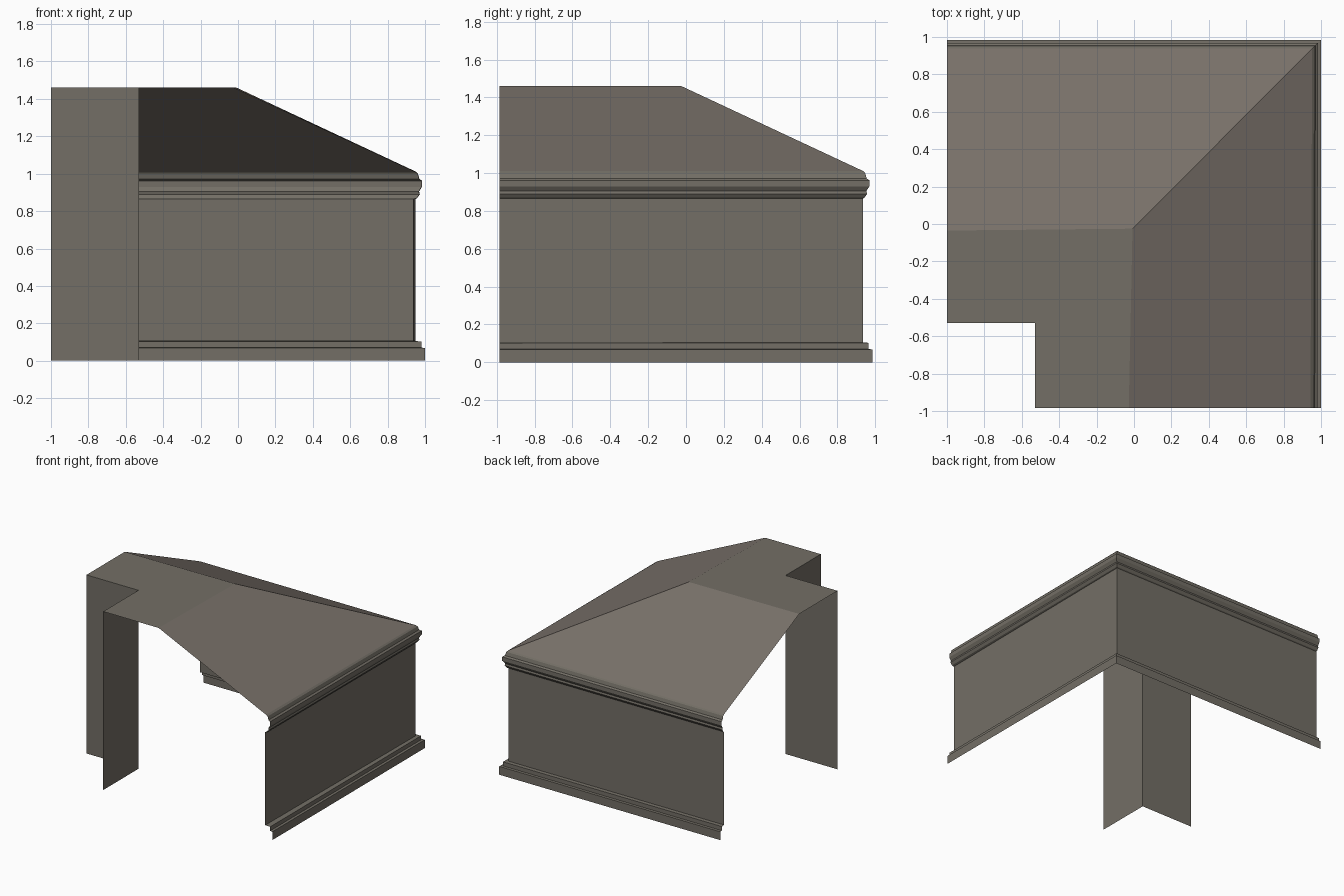
import bpy
import bmesh

if "Cube" in bpy.data.objects:
    bpy.data.objects.remove(bpy.data.objects["Cube"])

X_END, Y_END = -1.0, -0.985   # open ends of the two legs


def material(name, rgb):
    m = bpy.data.materials.new(name)
    m.diffuse_color = (*rgb, 1.0)
    m.use_nodes = True
    m.node_tree.nodes["Principled BSDF"].inputs["Base Color"].default_value = m.diffuse_color
    return m


stone = material("grey_stone", (0.172, 0.158, 0.132))
slope_stone = material("warm_grey_stone", (0.188, 0.163, 0.141))


def sweep_l(name, profile, mat):
    """Sweep an open profile around the mitred corner.
    Each point: (corner x, corner y, y at left end, x at front end, z)."""
    bm = bmesh.new()
    rings = []
    for cx, cy, ye, xe, z in profile:
        rings.append([bm.verts.new((X_END, ye, z)),
                      bm.verts.new((cx, cy, z)),
                      bm.verts.new((xe, Y_END, z))])
    for a, b in zip(rings, rings[1:]):
        for k in range(2):
            bm.faces.new((a[k], a[k + 1], b[k + 1], b[k]))
    mesh = bpy.data.meshes.new(name)
    bm.to_mesh(mesh)
    bm.free()
    mesh.materials.append(mat)
    ob = bpy.data.objects.new(name, mesh)
    bpy.context.collection.objects.link(ob)
    return ob


def outer(d, z, skew=0.0):
    """Outer profile point; skew pulls the front end slightly inward."""
    return (d, d - 0.015, d - 0.015, d - skew, z)


inner_base = (-0.53, -0.53, -0.53, -0.53, 0.0)
inner_top = (-0.53, -0.53, -0.53, -0.53, 1.46)
ridge = (-0.008, -0.025, -0.035, -0.028, 1.46)
eave = outer(0.953, 1.01, 0.01)
wall_top = outer(0.95, 0.865, 0.014)
wall_foot = outer(0.95, 0.105, 0.014)

# Inner wall, flat top and sloping top
sweep_l("inner_wall", [inner_base, inner_top], stone)
sweep_l("flat_top", [inner_top, ridge], stone)
sweep_l("sloping_top", [ridge, eave], slope_stone)

# Stepped cornice under the slope
cornice = [(0.962, 1.0), (0.970, 0.972), (0.984, 0.962), (0.984, 0.93),
           (0.968, 0.905), (0.972, 0.89), (0.958, 0.87)]
sweep_l("cornice", [eave] + [outer(d, z, 0.004) for d, z in cornice] + [wall_top], stone)

# Outer wall
sweep_l("outer_wall", [wall_top, wall_foot], stone)

# Stepped plinth
plinth = [(0.98, 0.103), (0.98, 0.07), (1.0, 0.068), (1.0, 0.0)]
sweep_l("plinth", [wall_foot] + [outer(d, z) for d, z in plinth], stone)
